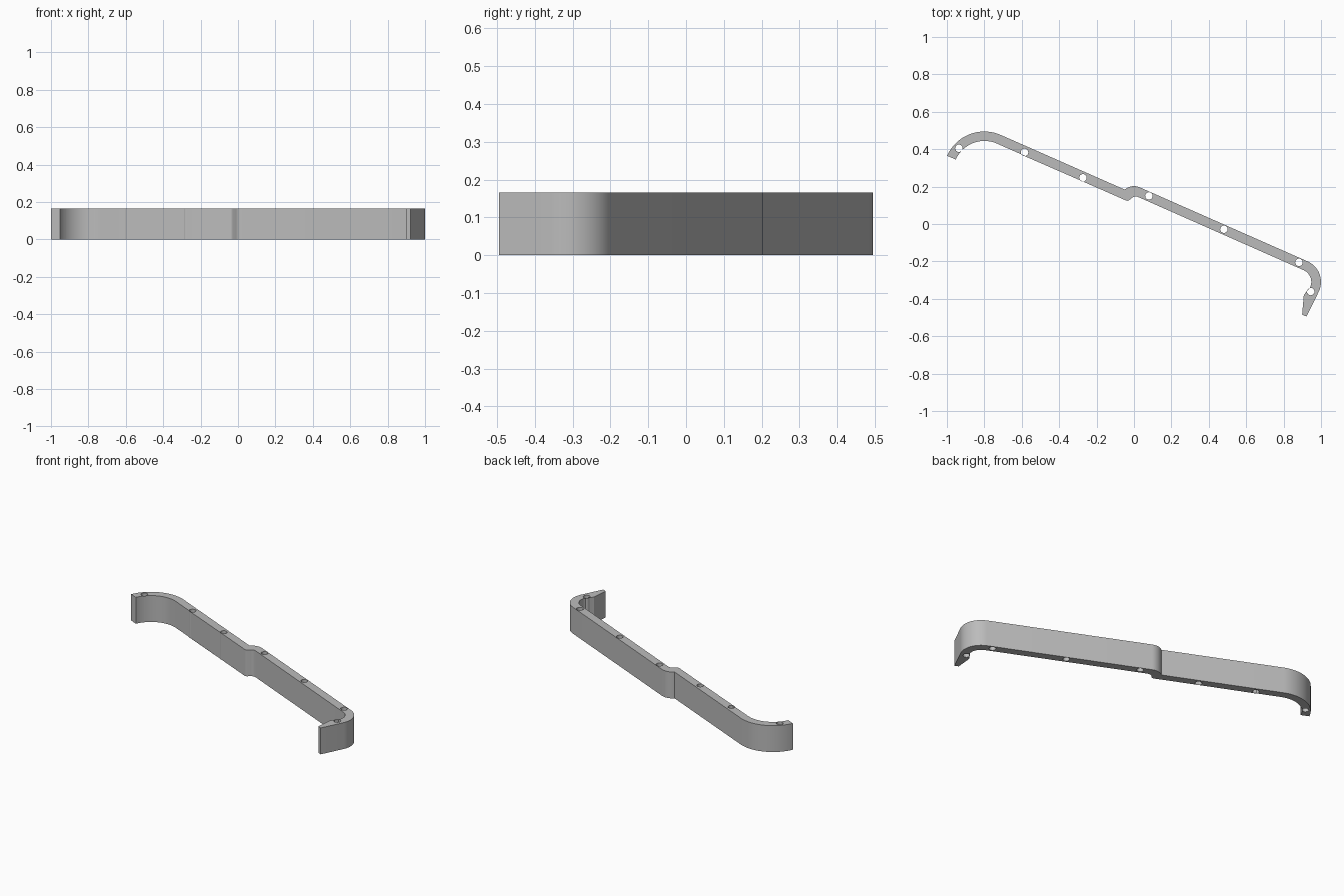
import bpy
import bmesh
from math import cos, sin, radians
from mathutils import Vector

default = bpy.data.objects.get("Cube")
if default:
    bpy.data.objects.remove(default, do_unlink=True)

HEIGHT = 0.166
NORMAL = 66.2          # direction the long straight edges face, in degrees
HOLE_RADIUS = 0.02


def arc(cx, cy, radius, start, end, steps=16):
    angles = [radians(start + (end - start) * i / steps) for i in range(steps + 1)]
    return [(cx + radius * cos(a), cy + radius * sin(a)) for a in angles]


# Outer edge: left hook, middle step, right hook
outline = arc(-0.80, 0.28, 0.2175, NORMAL + 90, NORMAL, 24)
outline += arc(0, 0.13, 0.0755, 131, NORMAL, 12)
outline += arc(0.879, -0.307, 0.1207, NORMAL, NORMAL - 90, 24)
# Tapered tip and hole boss
outline += [(0.922, -0.492), (0.899, -0.481), (0.908, -0.378)]
# Inner edge back to the left end
outline += arc(0.879, -0.307, 0.069, NORMAL - 90, NORMAL, 20)
outline += [(0.022, 0.1475), (0.012, 0.1505), (0, 0.149), (-0.010, 0.144),
            (-0.026, 0.130), (-0.034, 0.127), (-0.042, 0.1285)]
outline += arc(-0.80, 0.28, 0.167, NORMAL, NORMAL + 90, 24)

# Screw holes run right through the strip
holes = [(-0.936, 0.408), (-0.585, 0.386), (-0.273, 0.25), (0.08, 0.153),
         (0.481, -0.025), (0.882, -0.202), (0.945, -0.358)]
loops = [outline] + [arc(x, y, HOLE_RADIUS, 0, 360, 24)[:-1] for x, y in holes]

# Filled flat profile, extruded to full height
curve = bpy.data.curves.new("bracket_profile", "CURVE")
curve.dimensions = "2D"
curve.fill_mode = "BOTH"
curve.extrude = HEIGHT / 2
for loop in loops:
    spline = curve.splines.new("POLY")
    spline.points.add(len(loop) - 1)
    for point, (x, y) in zip(spline.points, loop):
        point.co = (x, y - 0.003, 0, 1)
    spline.use_cyclic_u = True

bracket = bpy.data.objects.new("bracket_strip", curve)
bpy.context.collection.objects.link(bracket)
bpy.ops.object.select_all(action="DESELECT")
bracket.select_set(True)
bpy.context.view_layer.objects.active = bracket
bpy.ops.object.convert(target="MESH")
bracket = bpy.context.object

# Weld caps to walls and stand the strip on the ground
bm = bmesh.new()
bm.from_mesh(bracket.data)
bmesh.ops.remove_doubles(bm, verts=bm.verts, dist=0.0002)
bmesh.ops.translate(bm, verts=bm.verts, vec=Vector((0, 0, HEIGHT / 2)))
bmesh.ops.recalc_face_normals(bm, faces=bm.faces)
bm.to_mesh(bracket.data)
bm.free()
bpy.ops.object.shade_smooth_by_angle(angle=radians(30))

# Single plain colour
grey = bpy.data.materials.new("light_grey")
grey.use_nodes = True
colour = (0.5, 0.5, 0.5, 1)
grey.diffuse_color = colour
grey.node_tree.nodes["Principled BSDF"].inputs["Base Color"].default_value = colour
bracket.data.materials.clear()
bracket.data.materials.append(grey)
